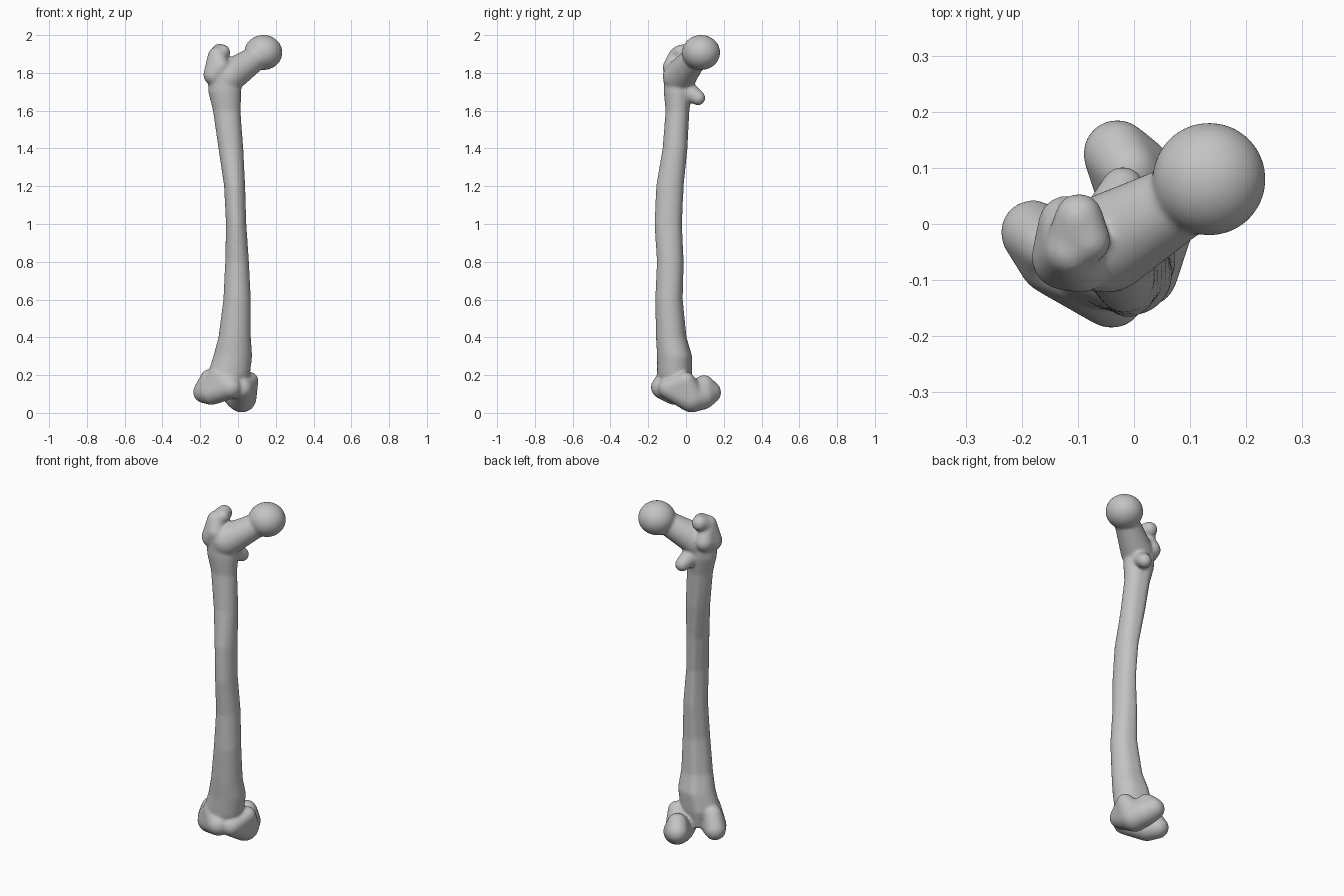
import bpy, bmesh, math
from mathutils import Matrix, Vector

if "Cube" in bpy.data.objects:
    bpy.data.objects.remove(bpy.data.objects["Cube"], do_unlink=True)

bone_grey = bpy.data.materials.new("bone_grey")
bone_grey.use_nodes = True
colour = (0.55, 0.55, 0.55, 1)
bone_grey.diffuse_color = colour
bone_grey.node_tree.nodes["Principled BSDF"].inputs["Base Color"].default_value = colour

bm = bmesh.new()
GROW = 0.003  # makes up for the shrinkage of the final smoothing


def ball_points(x, y, z, r, count=400):
    """Points spread evenly over a ball by the golden angle."""
    turn = math.pi * (3 - math.sqrt(5))
    for i in range(count):
        h = 1 - (2 * i + 1) / count
        w = math.sqrt(1 - h * h)
        yield Vector((x, y, z)) + r * Vector((w * math.cos(i * turn), w * math.sin(i * turn), h))


def lobe(*balls):
    """Convex skin stretched over a few balls (x, y, z, radius)."""
    cloud = [bm.verts.new(p) for x, y, z, r in balls
             for p in ball_points(x, y, z, r + GROW)]
    bmesh.ops.convex_hull(bm, input=cloud)
    inner = [v for v in bm.verts if not v.link_faces]
    bmesh.ops.delete(bm, geom=inner, context="VERTS")


def shaft(stations, sides=40):
    """Loft of oval sections with a ridge down the back."""
    rings = []
    for z, cx, cy, rx, ry in stations:
        ring = []
        for i in range(sides):
            a = math.tau * i / sides
            back = max(0, math.cos(a - math.radians(112)))
            k = 1 + 0.13 * back ** 16 - 0.08 * back ** 3
            ring.append(bm.verts.new((cx + (rx + GROW) * k * math.cos(a),
                                      cy + (ry + GROW) * k * math.sin(a), z)))
        rings.append(ring)
    for low, high in zip(rings, rings[1:]):
        for i in range(sides):
            j = (i + 1) % sides
            bm.faces.new((low[i], low[j], high[j], high[i]))
    bm.faces.new(rings[0][::-1])
    bm.faces.new(rings[-1])


# Shaft: height, centre x and y, half widths
shaft([(0.10, -.055, -.055, .07, .07), (0.20, -.05, -.06, .11, .09),
       (0.30, -.028, -.06, .10, .09), (0.40, -.018, -.078, .083, .078),
       (0.60, -.005, -.09, .07, .07), (0.80, -.005, -.083, .06, .068),
       (1.00, -.01, -.094, .051, .07), (1.20, -.018, -.085, .053, .07),
       (1.40, -.038, -.058, .063, .063), (1.60, -.06, -.045, .07, .06),
       (1.70, -.07, -.042, .085, .073), (1.80, -.075, -.04, .08, .075)])

# Ball head and neck
bmesh.ops.create_icosphere(bm, subdivisions=4, radius=1, matrix=Matrix.LocRotScale(
    Vector((.134, .08, 1.908)), None, Vector((.101, .101, .093))))
lobe((.09, .045, 1.875, .063), (-.05, -.035, 1.78, .085))

# Greater trochanter: body, then raised hooked tip
lobe((-.125, -.06, 1.79, .055), (-.095, -.07, 1.83, .05),
     (-.112, -.045, 1.89, .045), (-.12, 0, 1.80, .048))
lobe((-.112, -.045, 1.885, .045), (-.098, .012, 1.912, .04), (-.08, -.03, 1.91, .036))

# Lesser trochanter
lobe((-.02, .064, 1.667, .036), (-.045, 0, 1.71, .05))

# Lateral condyle: front ridge, outer side, rear, upper flare
lobe((-.04, -.125, .135, .058), (-.14, -.06, .11, .065), (-.1, -.09, .2, .05))
lobe((-.14, -.06, .11, .065), (-.18, -.015, .11, .055), (-.15, -.04, .18, .048))

# Medial condyle: front, underside, rear, upper flare
lobe((.02, -.09, .13, .055), (.02, .03, .08, .075), (.06, 0, .17, .045))
lobe((.02, .03, .08, .075), (0, .085, .09, .07), (-.03, .125, .108, .058),
     (-.01, .095, .145, .052))

bmesh.ops.recalc_face_normals(bm, faces=bm.faces)
mesh = bpy.data.meshes.new("thigh_bone")
bm.to_mesh(mesh)
bm.free()
bone = bpy.data.objects.new("thigh_bone", mesh)
bpy.context.collection.objects.link(bone)
mesh.materials.append(bone_grey)

# Fuse all parts into one skin and soften the joins
fuse = bone.modifiers.new("fuse", "REMESH")
fuse.mode = "VOXEL"
fuse.voxel_size = 0.007
fuse.use_smooth_shade = True
soften = bone.modifiers.new("soften", "SMOOTH")
soften.factor = 0.5
soften.iterations = 14
